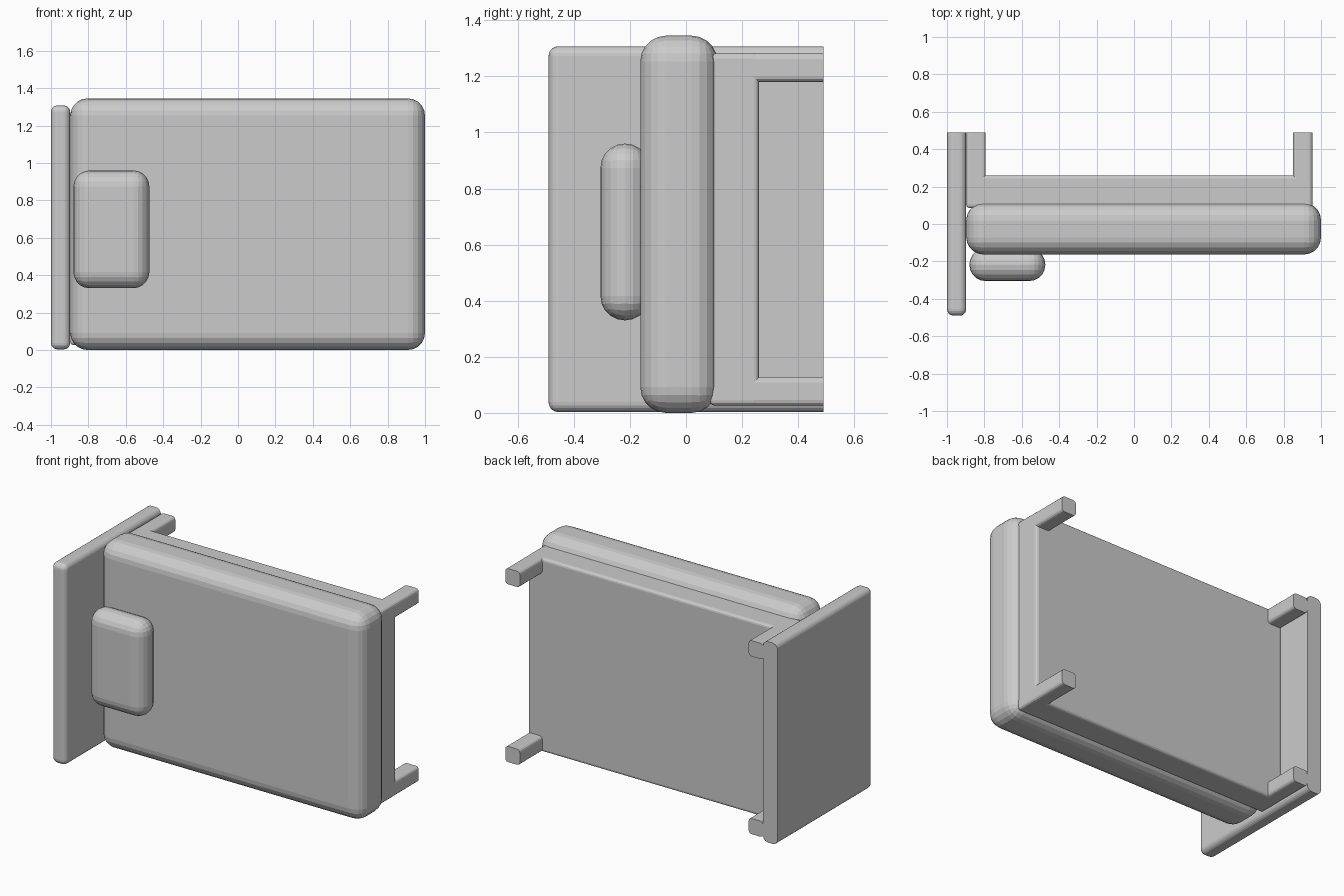
import bpy, bmesh

if "Cube" in bpy.data.objects:
    bpy.data.objects.remove(bpy.data.objects["Cube"])

grey = bpy.data.materials.new("light grey")
grey.diffuse_color = (0.6, 0.6, 0.6, 1)
grey.use_nodes = True
grey.node_tree.nodes["Principled BSDF"].inputs["Base Color"].default_value = grey.diffuse_color


def rounded_box(name, x, y, z, radius, segments, flat_back=False):
    """Box from (min, max) ranges with rounded edges; flat_back keeps the +y end square."""
    bm = bmesh.new()
    bmesh.ops.create_cube(bm, size=1)
    for v in bm.verts:
        v.co = [(r[0] + r[1]) / 2 + c * (r[1] - r[0]) for c, r in zip(v.co, (x, y, z))]
    edges = [e for e in bm.edges
             if not (flat_back and all(v.co.y > y[1] - 1e-4 for v in e.verts))]
    bmesh.ops.bevel(bm, geom=edges, offset=radius, segments=segments,
                    profile=0.5, affect='EDGES', clamp_overlap=True)
    bmesh.ops.recalc_face_normals(bm, faces=bm.faces)
    mesh = bpy.data.meshes.new(name)
    bm.to_mesh(mesh)
    bm.free()
    mesh.materials.append(grey)
    obj = bpy.data.objects.new(name, mesh)
    bpy.context.collection.objects.link(obj)
    return obj


# The bed lies on its side: its upward direction is -y, its feet point to +y
rounded_box("headboard", (-1.0, -0.897), (-0.49, 0.49), (0.003, 1.307), 0.035, 5, True)
rounded_box("mattress", (-0.897, 1.0), (-0.163, 0.112), (0.0, 1.345), 0.092, 5)
rounded_box("pillow", (-0.88, -0.474), (-0.305, -0.13), (0.33, 0.96), 0.086, 5)
rounded_box("bed_frame", (-0.897, 0.954), (0.085, 0.26), (0.026, 1.282), 0.018, 3)

# Four legs
for end, x in (("head", (-0.897, -0.793)), ("foot", (0.85, 0.954))):
    for side, z in (("lower", (0.026, 0.128)), ("upper", (1.18, 1.282))):
        rounded_box(f"{end}_{side}_leg", x, (0.12, 0.49), z, 0.02, 3, True)
